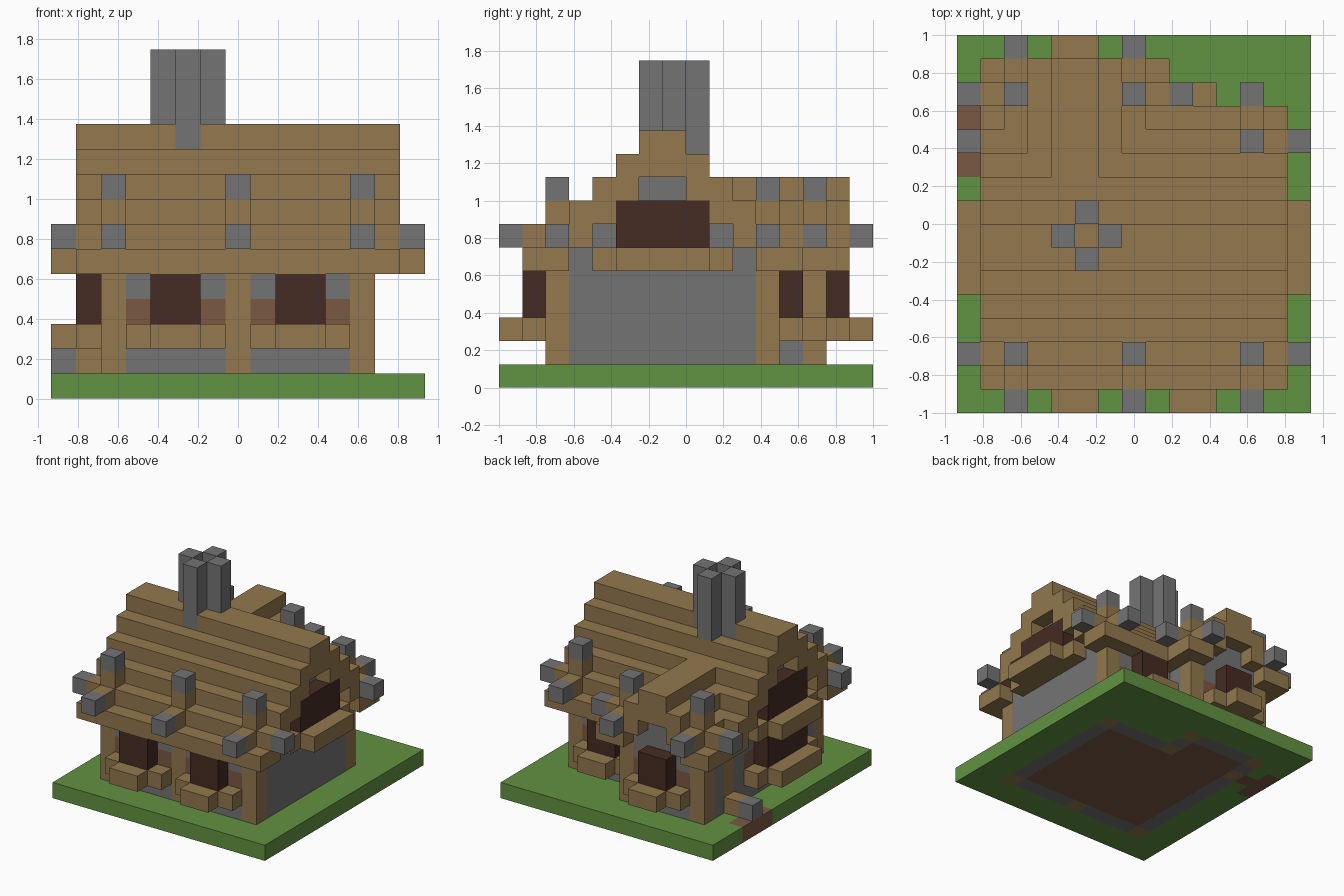
import bpy, bmesh
from mathutils import Vector

cube = bpy.data.objects.get("Cube")
if cube:
    bpy.data.objects.remove(cube)

UNIT = 0.125
ORIGIN = Vector((-0.9375, -1.0, 0.0))


def linear(c):
    c /= 255
    return c / 12.92 if c <= 0.04045 else ((c + 0.055) / 1.055) ** 2.4


def make_material(name, rgb):
    m = bpy.data.materials.new(name)
    colour = (*[linear(c) for c in rgb], 1)
    m.use_nodes = True
    m.diffuse_color = colour
    bsdf = m.node_tree.nodes["Principled BSDF"]
    bsdf.inputs["Base Color"].default_value = colour
    bsdf.inputs["Roughness"].default_value = 1.0
    return m


WOOD = make_material("timber", (147, 120, 78))
STONE = make_material("stone", (116, 116, 116))
GRASS = make_material("grass", (97, 146, 65))
GLASS = make_material("dark_window", (70, 43, 35))
EARTH = make_material("earth", (122, 88, 66))

blocks = {}  # cell -> (part name, material)


def span(v):
    return range(v[0], v[1] + 1) if isinstance(v, tuple) else (v,)


def fill(part, mat, xs, ys, zs):
    """Fill an inclusive range of grid cells."""
    for x in span(xs):
        for y in span(ys):
            for z in span(zs):
                blocks[x, y, z] = (part, mat)


# ground, floor and path
fill("ground", GRASS, (0, 14), (0, 15), 0)
fill("floor", EARTH, (3, 11), (3, 10), 0)
fill("floor", EARTH, (3, 6), (11, 12), 0)
fill("path", EARTH, 0, (10, 12), 0)
fill("path", EARTH, 1, 11, 0)

# outer walls of the main house and the rear wing
fill("walls", STONE, (2, 12), 2, (0, 4))
fill("walls", STONE, (7, 12), 11, (0, 4))
fill("walls", STONE, (2, 7), 13, (0, 4))
fill("walls", STONE, 2, (2, 13), (0, 4))
fill("walls", STONE, 12, (2, 11), (0, 4))
fill("walls", STONE, 7, (11, 13), (0, 4))

# stepped gable walls
for step in range(4):
    for x in (2, 12):
        fill("gable_walls", STONE, x, (3 + step, 10 - step), 5 + step)
for step in range(2):
    fill("gable_walls", STONE, (3 + step, 6 - step), 13, 5 + step)

# corner posts
for x, y in ((2, 2), (7, 2), (12, 2), (2, 11), (7, 11), (12, 11), (2, 13), (7, 13)):
    fill("posts", WOOD, x, y, (0, 4))

# main roof, stepped up from both eaves to the ridge
for step in range(6):
    for y in (1 + step, 12 - step):
        fill("main_roof", WOOD, (1, 13), y, (max(5, 4 + step), 5 + step))

# wing roof, each step starting where it meets the main roof
for step in range(4):
    for x in (1 + step, 8 - step):
        fill("wing_roof", WOOD, x, (12 - step, 14), (max(5, 4 + step), 5 + step))


def beam(x, y, dx, dy, z=6):
    """Timber stub with a stone cap, pushed out from a post."""
    fill("beams", WOOD, x + dx, y + dy, z)
    fill("beam_caps", STONE, x + 2 * dx, y + 2 * dy, z)


for x in (2, 7, 12):
    beam(x, 2, 0, -1)
for x, y in ((2, 13), (7, 13), (12, 11)):
    beam(x, y, 0, 1)
for x, y, dx in ((2, 2, -1), (12, 2, 1), (12, 11, 1), (2, 13, -1), (7, 13, 1)):
    beam(x, y, dx, 0)
beam(2, 11, -1, 0, 1)

# post tops that rise through the roof
for x, y in ((2, 2), (7, 2), (12, 2), (12, 11), (2, 13), (7, 13)):
    fill("post_tops", WOOD, x, y, 7)
    fill("post_caps", STONE, x, y, 8)


def window(axis, wall, out, a, b, z, flank=None):
    """Bay window from a to b along a wall, over a two-step sill."""
    def put(part, mat, along, depth, zs):
        d = wall + out * depth
        if axis == "x":
            fill(part, mat, d, along, zs)
        else:
            fill(part, mat, along, d, zs)
    put("window_sills", WOOD, (a - 1, b + 1), 1, z)
    put("window_sills", WOOD, (a, b), 2, z)
    put("windows", GLASS, (a, b), 1, (z + 1, z + 2))
    if flank:
        for side in (a - 1, b + 1):
            put("wall_panels", flank, side, 0, z + 1)


window("y", 2, -1, 4, 5, 2, EARTH)
window("y", 2, -1, 9, 10, 2, EARTH)
window("y", 11, 1, 9, 10, 2, EARTH)
window("y", 13, 1, 4, 5, 2, EARTH)
window("x", 2, -1, 5, 8, 2, EARTH)
window("x", 2, -1, 5, 8, 5)
window("x", 12, 1, 5, 8, 5)

# chimney of four shafts around an open flue
for x, y in ((5, 6), (4, 7), (6, 7), (5, 8)):
    fill("chimney", STONE, x, y, (10, 13))


def build(part):
    """Make one object from the exposed faces of a part's cells."""
    bm = bmesh.new()
    mats = []
    for cell, (name, mat) in blocks.items():
        if name != part:
            continue
        if mat not in mats:
            mats.append(mat)
        base = Vector(cell)
        for axis in range(3):
            for sign in (0, 1):
                near = list(cell)
                near[axis] += 1 if sign else -1
                if tuple(near) in blocks:
                    continue
                u, v, n = Vector(), Vector(), Vector()
                u[(axis + 1) % 3] = v[(axis + 2) % 3] = 1
                n[axis] = sign
                ring = [n, n + u, n + u + v, n + v]
                if not sign:
                    ring.reverse()
                face = bm.faces.new([bm.verts.new(ORIGIN + UNIT * (base + c)) for c in ring])
                face.material_index = mats.index(mat)
    bmesh.ops.remove_doubles(bm, verts=bm.verts[:], dist=0.001)
    bmesh.ops.dissolve_limit(bm, angle_limit=0.02, verts=bm.verts[:],
                             edges=bm.edges[:], delimit={"MATERIAL"})
    mesh = bpy.data.meshes.new(part)
    bm.to_mesh(mesh)
    bm.free()
    for m in mats:
        mesh.materials.append(m)
    bpy.context.collection.objects.link(bpy.data.objects.new(part, mesh))


for part in dict.fromkeys(name for name, _ in blocks.values()):
    build(part)
